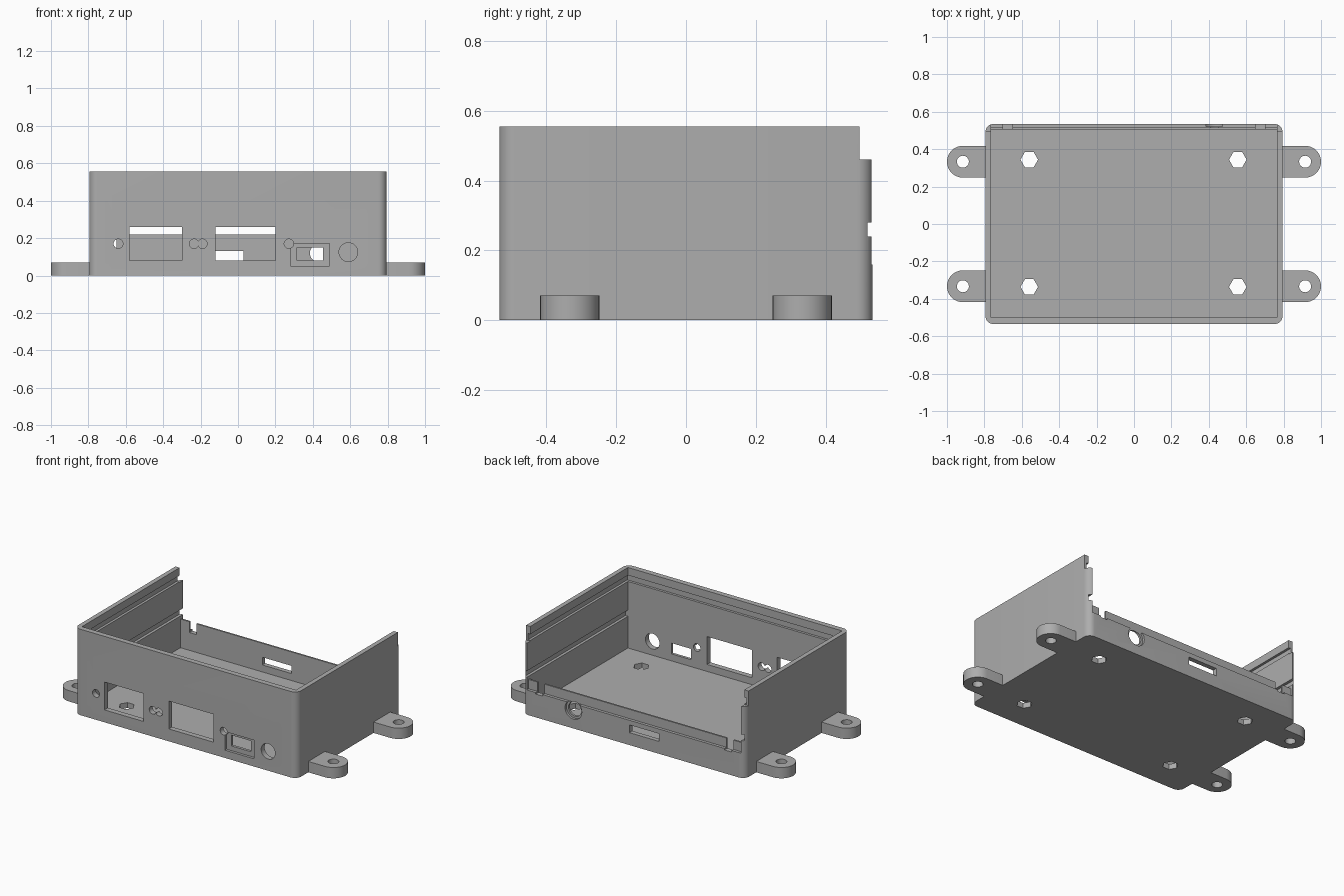
import bpy, bmesh, math
from mathutils import Matrix

if "Cube" in bpy.data.objects:
    bpy.data.objects.remove(bpy.data.objects["Cube"], do_unlink=True)

grey = bpy.data.materials.new("plain grey")
grey.use_nodes = True
COLOUR = (0.42, 0.42, 0.42, 1)
grey.diffuse_color = COLOUR
grey.node_tree.nodes["Principled BSDF"].inputs["Base Color"].default_value = COLOUR


def make_object(name, bm):
    mesh = bpy.data.meshes.new(name)
    bm.to_mesh(mesh)
    bm.free()
    mesh.materials.append(grey)
    ob = bpy.data.objects.new(name, mesh)
    bpy.context.collection.objects.link(ob)
    return ob


def box(name, x, y, z, corner=0):
    """Box from three (low, high) ranges, with optional rounded upright edges."""
    bm = bmesh.new()
    bmesh.ops.create_cube(bm, size=1)
    for v in bm.verts:
        v.co = [low + (c + 0.5) * (high - low) for c, (low, high) in zip(v.co, (x, y, z))]
    if corner:
        upright = [e for e in bm.edges if abs(e.verts[0].co.z - e.verts[1].co.z) > 0.01]
        bmesh.ops.bevel(bm, geom=upright, offset=corner, segments=8, affect='EDGES', profile=0.5)
    return make_object(name, bm)


def rod(name, centre, radius, length, axis="z", sides=32):
    bm = bmesh.new()
    bmesh.ops.create_cone(bm, cap_ends=True, segments=sides, radius1=radius, radius2=radius, depth=length)
    if sides == 6:
        bm.transform(Matrix.Rotation(math.pi / 6, 4, 'Z'))
    if axis == "y":
        bm.transform(Matrix.Rotation(math.pi / 2, 4, 'X'))
    bm.transform(Matrix.Translation(centre))
    return make_object(name, bm)


def combine(target, tool, operation='DIFFERENCE'):
    mod = target.modifiers.new("combine", 'BOOLEAN')
    mod.operation, mod.solver, mod.object = operation, 'EXACT', tool
    bpy.context.view_layer.update()
    evaluated = target.evaluated_get(bpy.context.evaluated_depsgraph_get())
    mesh = bpy.data.meshes.new_from_object(evaluated)
    target.modifiers.remove(mod)
    target.data = mesh
    bpy.data.objects.remove(tool, do_unlink=True)


def cut_box(*ranges):
    combine(case, box("cutter", *ranges))


def cut_rod(*args, **kw):
    combine(case, rod("cutter", *args, **kw))


# Open case with rounded upright corners
case = box("case", (-0.795, 0.795), (-0.535, 0.535), (0, 0.555), corner=0.045)
FAR = 0.7
INNER = (-0.765, 0.765)
cut_box(INNER, (-0.5, 0.505), (0.035, FAR))

# Low back wall with a ledge outside and a thin lip inside
cut_box(INNER, (0.48, FAR), (0.22, FAR))
cut_box(INNER, (0.516, FAR), (0.16, FAR))
cut_box((-1, 1), (0.497, FAR), (0.46, FAR))

# Sliding lid groove near the rim
cut_box((-0.781, 0.781), (-0.516, FAR), (0.465, 0.505))

# Lower side grooves and the gaps beside the back lip
for side in (-1, 1):
    cut_box(sorted((side * 0.75, side * 0.783)), (-0.5, FAR), (0.24, 0.28))
    cut_box(sorted((side * 0.65, side * 0.70)), (0.48, FAR), (0.15, FAR))

# Front connector windows
FRONT = (-FAR, -0.45)
for x in ((-0.58, -0.30), (-0.12, 0.20)):
    cut_box(x, FRONT, (0.08, 0.26))
cut_box((0.28, 0.49), (-FAR, -0.518), (0.05, 0.17))
cut_box((0.315, 0.455), FRONT, (0.08, 0.15))

# Front round holes
for x in (-0.64, -0.235, -0.19, 0.272):
    cut_rod((x, -0.52, 0.17), 0.025, 0.1, axis="y")
cut_rod((0.59, -0.52, 0.125), 0.05, 0.1, axis="y")

# Back slot and stepped round hole
cut_box((-0.18, 0.03), (0.45, FAR), (0.08, 0.13))
cut_rod((0.43, 0.52, 0.12), 0.046, 0.1, axis="y")
cut_rod((0.43, 0.57, 0.12), 0.06, 0.1, axis="y")

# Hexagonal floor holes
for x in (-0.56, 0.555):
    for y in (-0.336, 0.344):
        cut_rod((x, y, 0), 0.047, 0.2, sides=6)

# Four mounting ears
for side, side_name in ((-1, "right"), (1, "left")):
    for y, end_name in ((-0.333, "front"), (0.333, "back")):
        ear = box(f"{end_name}_{side_name}_ear", sorted((side * 0.78, side * 0.915)),
                  (y - 0.085, y + 0.085), (0, 0.07))
        combine(ear, rod("ear_end", (side * 0.915, y, 0.035), 0.085, 0.07), 'UNION')
        combine(ear, rod("cutter", (side * 0.915, y, 0), 0.032, 0.3))

# Smooth the curved walls, keeping edges sharp
for ob in bpy.context.scene.objects:
    if ob.type == 'MESH' and ob.data.materials and ob.data.materials[0] == grey:
        bpy.ops.object.select_all(action='DESELECT')
        ob.select_set(True)
        bpy.context.view_layer.objects.active = ob
        bpy.ops.object.shade_smooth_by_angle(angle=math.radians(30))
